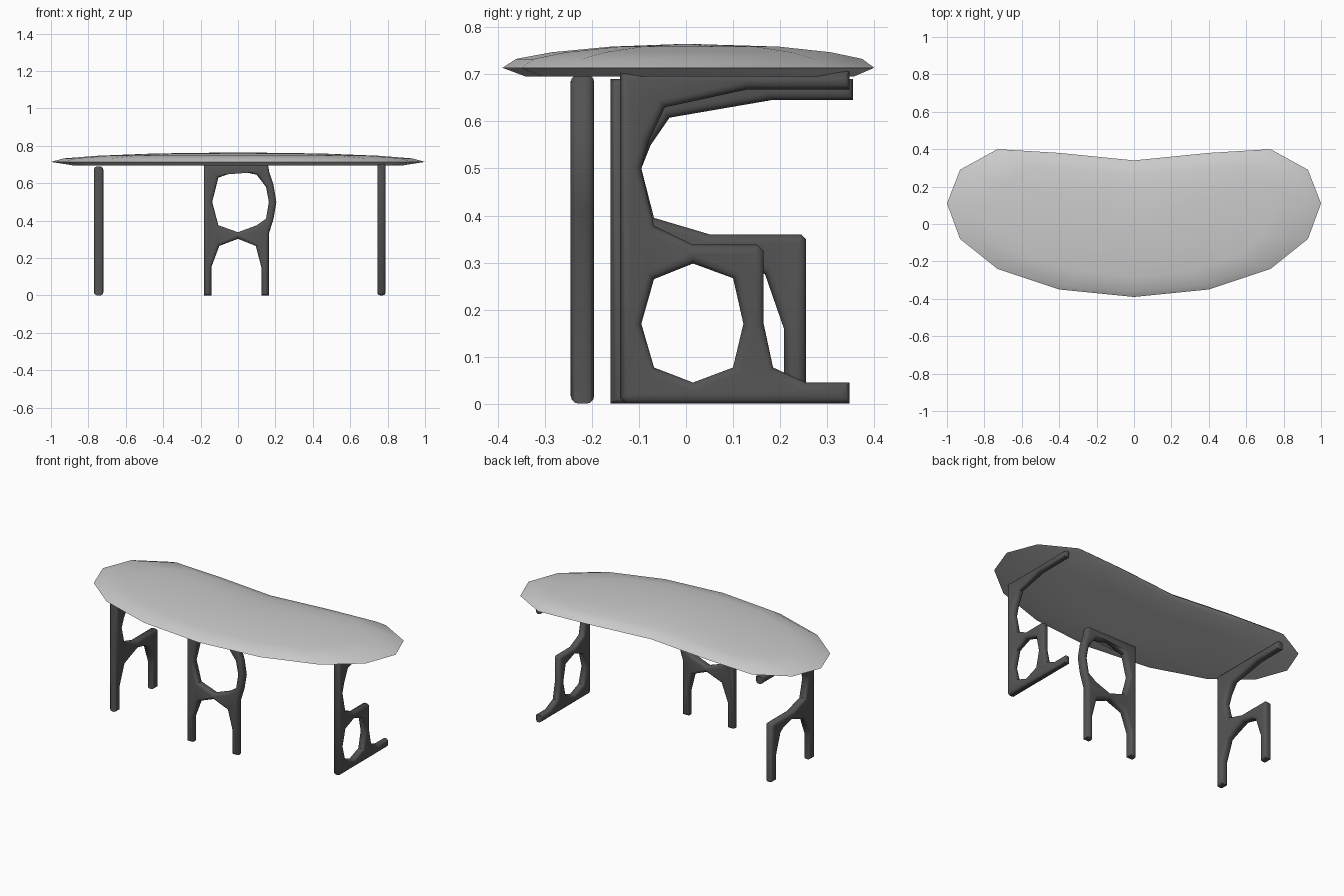
import bpy, bmesh, math
from mathutils import Matrix, Vector

if "Cube" in bpy.data.objects:
    bpy.data.objects.remove(bpy.data.objects["Cube"])

dark = bpy.data.materials.new("dark_grey")
dark.diffuse_color = (0.09, 0.09, 0.09, 1)
dark.use_nodes = True
dark.node_tree.nodes["Principled BSDF"].inputs["Base Color"].default_value = dark.diffuse_color


def finish(ob, angle):
    bpy.ops.object.select_all(action='DESELECT')
    ob.select_set(True)
    bpy.context.view_layer.objects.active = ob
    if ob.type == 'CURVE':
        bpy.ops.object.convert(target='MESH')
        ob = bpy.context.object
    bm = bmesh.new()
    bm.from_mesh(ob.data)
    bmesh.ops.remove_doubles(bm, verts=bm.verts, dist=0.0002)
    bmesh.ops.recalc_face_normals(bm, faces=bm.faces)
    bm.to_mesh(ob.data)
    bm.free()
    bpy.ops.object.shade_smooth_by_angle(angle=math.radians(angle))
    return ob


def frame_leg(name, loops, matrix, half=0.023, bevel=0.017):
    """Flat frame with rounded edges; first loop is the outline, the rest are holes."""
    cu = bpy.data.curves.new(name, 'CURVE')
    cu.dimensions = '2D'
    cu.fill_mode = 'BOTH'
    cu.extrude = half - bevel
    cu.bevel_depth = bevel
    cu.bevel_resolution = 2
    cu.offset = -bevel
    for pts in loops:
        sp = cu.splines.new('POLY')
        sp.points.add(len(pts) - 1)
        for p, (a, b) in zip(sp.points, pts):
            p.co = (a, b, 0, 1)
        sp.use_cyclic_u = True
    ob = bpy.data.objects.new(name, cu)
    bpy.context.collection.objects.link(ob)
    ob.matrix_world = matrix
    cu.materials.append(dark)
    return finish(ob, 50)


# kidney-shaped top: rings of one outline, domed above and nearly flat below
half_outline = [(0, -.39), (.4, -.35), (.73, -.24), (.93, -.08), (1, .11),
                (.93, .29), (.73, .40), (.4, .38), (0, .34)]
outline = half_outline + [(-x, y) for x, y in half_outline[-2:0:-1]]
rings = [(.4, .695), (.88, .695), (1, .714), (.93, .733), (.75, .747), (.45, .759)]
bm = bmesh.new()
cy = 0.03
vs = [[bm.verts.new((x * s, cy + (y - cy) * s, z)) for x, y in outline] for s, z in rings]
n = len(outline)
for lo, hi in zip(vs, vs[1:]):
    for i in range(n):
        j = (i + 1) % n
        bm.faces.new((lo[i], lo[j], hi[j], hi[i]))
for ring, z in ((vs[0], .695), (vs[-1], .765)):
    c = bm.verts.new((0, 0, z))
    for i in range(n):
        bm.faces.new((ring[i], ring[(i + 1) % n], c))
me = bpy.data.meshes.new("table_top")
bm.to_mesh(me)
bm.free()
top = bpy.data.objects.new("table_top", me)
bpy.context.collection.objects.link(top)
finish(top, 40)


def side_matrix(x):
    return Matrix(((0, 0, 1, x), (1, 0, 0, 0), (0, 1, 0, 0), (0, 0, 0, 1)))


# left leg: tall post, top arm, arch down to a short rear post
left = [(-.16, 0), (-.115, 0), (-.115, .15), (-.07, .265), (-.02, .285), (.06, .315),
        (.14, .295), (.168, .275), (.208, .16), (.208, 0), (.255, 0), (.255, .35),
        (.245, .36), (.05, .36), (-.068, .395), (-.095, .50), (-.075, .55), (-.035, .608),
        (.18, .645), (.355, .645), (.355, .69), (-.16, .69)]
frame_leg("left_leg", [left], side_matrix(-.745), .025)

# right leg: post, top arm, closed lower loop and floor bar
right = [(-.14, .012), (-.128, 0), (.348, 0), (.348, .045), (.255, .045), (.185, .077),
         (.165, .17), (.165, .325), (.152, .338), (.015, .338), (-.068, .378),
         (-.095, .50), (-.078, .56), (-.045, .63), (.13, .668), (.348, .668),
         (.348, .706), (-.14, .706)]
right_hole = [(-.095, .17), (-.068, .265), (.015, .298), (.1, .267),
              (.122, .17), (.1, .077), (.015, .045), (-.068, .077)]
frame_leg("right_leg", [right, right_hole], side_matrix(.767), .022)

# middle leg: closed upper loop on two posts, facing the front
middle = [(-.183, 0), (-.143, 0), (-.143, .15), (-.1, .265), (0, .303), (.095, .265),
          (.125, .15), (.125, 0), (.165, 0), (.165, .33), (.19, .41), (.205, .5),
          (.19, .59), (.167, .66), (.16, .7), (-.183, .7)]
middle_hole = [(-.138, .5), (-.105, .63), (0, .668), (.1, .645), (.15, .58), (.165, .5),
               (.15, .41), (.1, .375), (0, .338), (-.105, .375)]
frame_leg("middle_leg", [middle, middle_hole],
          Matrix.Translation((0, -.22, 0)) @ Matrix.Rotation(math.pi / 2, 4, 'X'), .025)
